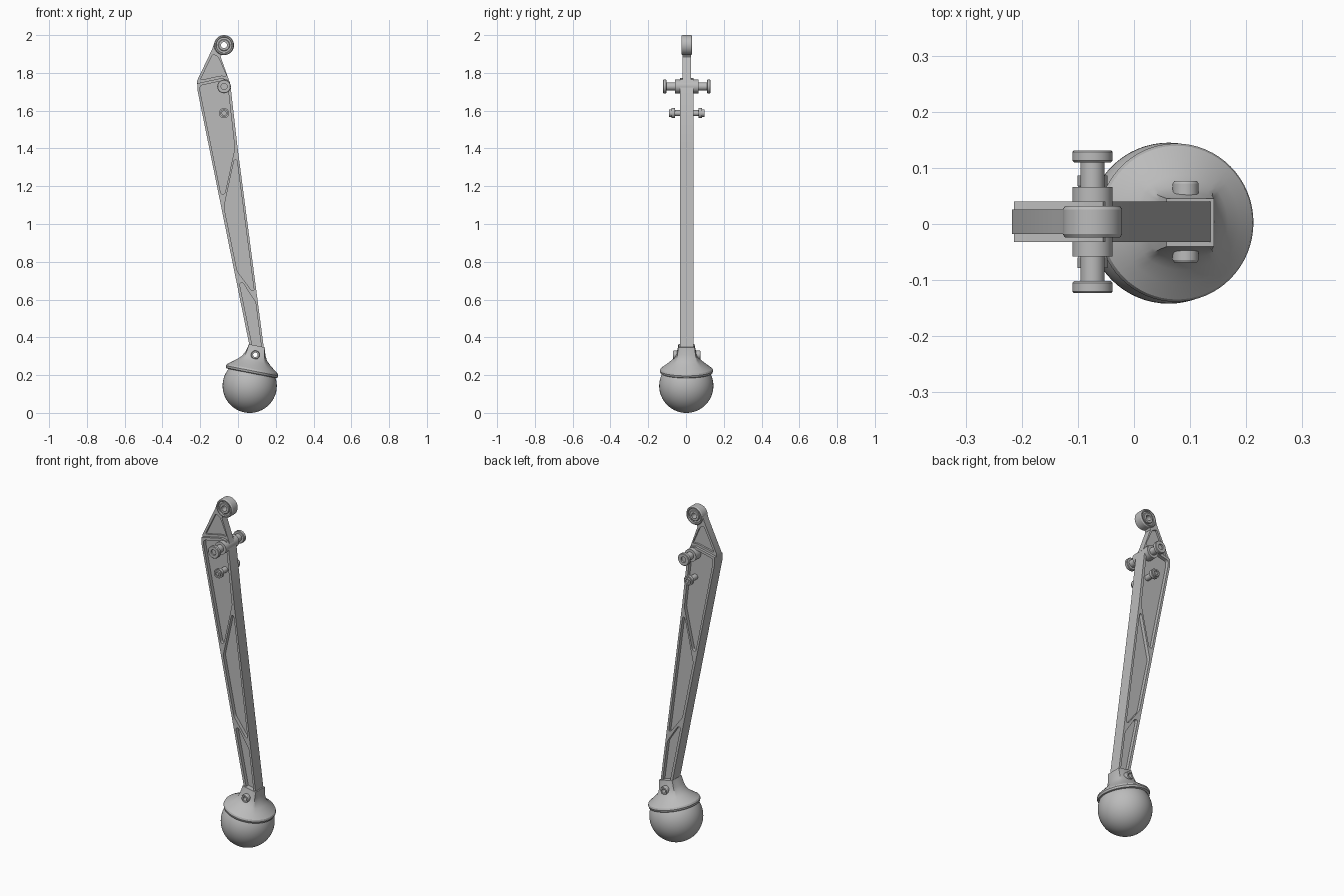
import bpy, bmesh, math
from mathutils import Vector, Matrix

cube = bpy.data.objects.get("Cube")
if cube:
    bpy.data.objects.remove(cube)

grey = bpy.data.materials.new("plain_grey")
grey.use_nodes = True
grey.diffuse_color = (0.5, 0.5, 0.5, 1)
grey.node_tree.nodes["Principled BSDF"].inputs["Base Color"].default_value = (0.5, 0.5, 0.5, 1)

MID = 0.004          # y centre of the arm
parts = []


def finish(bm, name, keep=True):
    bmesh.ops.remove_doubles(bm, verts=bm.verts, dist=1e-5)
    bmesh.ops.recalc_face_normals(bm, faces=bm.faces)
    mesh = bpy.data.meshes.new(name)
    bm.to_mesh(mesh)
    bm.free()
    mesh.materials.append(grey)
    obj = bpy.data.objects.new(name, mesh)
    bpy.context.collection.objects.link(obj)
    if keep:
        parts.append(obj)
    return obj


def rounded(points, radius, steps=4):
    """Soften the corners of an outline with small curves."""
    out = []
    for i, p in enumerate(points):
        p = Vector(p)
        a = Vector(points[i - 1]) - p
        b = Vector(points[(i + 1) % len(points)]) - p
        a = p + a.normalized() * min(radius, a.length * 0.45)
        b = p + b.normalized() * min(radius, b.length * 0.45)
        for k in range(steps + 1):
            t = k / steps
            out.append(a * (1 - t) ** 2 + p * 2 * t * (1 - t) + b * t * t)
    return out


def prism(bm, outline, y0, y1):
    """Extrude an (x, z) outline from y0 to y1."""
    rings = [[bm.verts.new((x, MID + y, z)) for x, z in outline] for y in (y0, y1)]
    bm.faces.new(rings[0])
    bm.faces.new(rings[1][::-1])
    n = len(outline)
    for i in range(n):
        j = (i + 1) % n
        bm.faces.new((rings[0][i], rings[0][j], rings[1][j], rings[1][i]))


def lathe(name, x, z, half, segments=40, keep=True):
    """Turn a half profile of (radius, y), mirrored about its middle, round a y axis."""
    profile = half + [(r, -y) for r, y in reversed(half)]
    bm = bmesh.new()
    verts = [bm.verts.new((r, y, 0)) for r, y in profile]
    edges = [bm.edges.new((a, b)) for a, b in zip(verts, verts[1:] + verts[:1])
             if (a.co - b.co).length > 1e-6 and a.co.xz.length + b.co.xz.length > 0]
    bmesh.ops.spin(bm, geom=verts + edges, cent=(0, 0, 0), axis=(0, 1, 0),
                   angle=math.tau, steps=segments, use_duplicate=False)
    bmesh.ops.translate(bm, verts=bm.verts, vec=(x, MID, z))
    return finish(bm, name, keep)


def cut(obj, cutter):
    """Subtract the cutter and remove it."""
    mod = obj.modifiers.new("cut", "BOOLEAN")
    mod.operation = "DIFFERENCE"
    mod.solver = "EXACT"
    mod.object = cutter
    cutter.hide_render = True
    graph = bpy.context.evaluated_depsgraph_get()
    mesh = bpy.data.meshes.new_from_object(obj.evaluated_get(graph))
    obj.modifiers.clear()
    obj.data = mesh
    bpy.data.objects.remove(cutter)


def pocketed_plate(name, outline, half, web, pockets):
    """Plate with matching pockets sunk into both faces, leaving a thin web."""
    bm = bmesh.new()
    prism(bm, outline, -half, half)
    plate = finish(bm, name)
    bm = bmesh.new()
    for pocket in pockets:
        shape = rounded(pocket, 0.012)
        for side in (-1, 1):
            prism(bm, shape, side * web, side * (half + 0.03))
    cut(plate, finish(bm, name + "_cutter", keep=False))
    return plate


# Main arm with three pockets separated by slanted ribs
pocketed_plate(
    "main_arm",
    [(-.214, 1.705), (-.214, 1.745), (-.09, 1.772), (-.055, 1.765), (-.04, 1.735),
     (-.003, 1.41), (.138, .335), (.065, .335)],
    0.036, 0.015,
    [[(-.201, 1.706), (-.201, 1.732), (-.095, 1.756), (-.055, 1.735), (-.017, 1.4),
      (-.07, 1.16), (-.09, 1.158)],
     [(-.02, 1.34), (-.006, 1.34), (.085, .645), (.07, .65), (-.004, .75), (-.074, 1.09)],
     [(.008, .685), (.025, .69), (.093, .585), (.124, .345), (.078, .345)]])

# Thinner bracket leading to the rod end
pocketed_plate(
    "top_bracket",
    [(-.217, 1.74), (-.217, 1.758), (-.137, 1.925), (-.124, 1.962), (-.118, 1.95),
     (-.102, 1.914), (-.085, 1.9), (-.092, 1.885), (-.042, 1.746), (-.09, 1.762)],
    0.0215, 0.011,
    [[(-.2, 1.762), (-.133, 1.9), (-.105, 1.885), (-.06, 1.782), (-.09, 1.786)]])

# Rod end: outer eye, recessed seal and hollow centre
EYE = (-.074, 1.947)
lathe("rod_end_eye", *EYE, [(.053, 0), (.053, .022), (.049, .028), (.043, .028), (.041, .025), (.041, 0)])
lathe("rod_end_seal", *EYE, [(.042, 0), (.042, .019), (.03, .019), (.03, 0)])
lathe("rod_end_bush", *EYE, [(.031, 0), (.031, .024), (.028, .027), (.016, .027), (.016, 0)])

# Cross pins with flanged, socketed ends
lathe("pivot_pin", -.074, 1.728,
      [(.036, 0), (.036, .0615), (.0215, .0615), (.0215, .106), (.033, .106), (.036, .109),
       (.036, .124), (.033, .127), (.016, .127), (.016, .117), (0, .117)])
lathe("lower_pin", -.074, 1.587,
      [(.016, 0), (.016, .062), (.025, .062), (.027, .065), (.027, .082), (.02, .082),
       (.02, .093), (.011, .093), (.011, .085), (0, .085)])

# Ball foot
bm = bmesh.new()
bmesh.ops.create_uvsphere(bm, u_segments=64, v_segments=32, radius=.1435,
                          matrix=Matrix.Translation((.062, .0015, .1435)))
finish(bm, "ball_foot")

# Boot: tilted round collar blending into a square neck (height, radius, squareness)
bm = bmesh.new()
tilt = Matrix.Translation((.0745, .0025, .223)) @ Matrix.Rotation(math.radians(11), 4, "Y")
rings = []
for t, r, square in [(-.014, .132, 0), (-.011, .138, 0), (0, .141, 0), (.01, .137, 0),
                     (.03, .11, 0), (.05, .085, .1), (.068, .067, .3), (.095, .053, .65),
                     (.135, .043, 1)]:
    ring = []
    for i in range(64):
        a = math.tau * i / 64
        c, s = math.cos(a), math.sin(a)
        k = r * (1 - square + square / max(abs(c), abs(s)))
        ring.append(bm.verts.new(tilt @ Vector((c * k, s * k, t))))
    rings.append(ring)
for low, high in zip(rings, rings[1:]):
    for i in range(64):
        j = (i + 1) % 64
        bm.faces.new((low[i], low[j], high[j], high[i]))
bm.faces.new(rings[0][::-1])
bm.faces.new(rings[-1])
boot = finish(bm, "boot")

# Hollow cross bolt through the boot
BOLT = (.092, .307)
cut(boot, lathe("bolt_cutter", *BOLT, [(.016, 0), (.016, .2), (0, .2)], keep=False))
lathe("boot_bolt", *BOLT, [(.023, 0), (.023, .068), (.02, .073), (.012, .073), (.012, 0)])

# Smooth the curved faces, keep the edges sharp
for obj in bpy.context.selected_objects:
    obj.select_set(False)
for obj in parts:
    obj.select_set(True)
bpy.context.view_layer.objects.active = parts[0]
bpy.ops.object.shade_smooth_by_angle(angle=math.radians(30))
